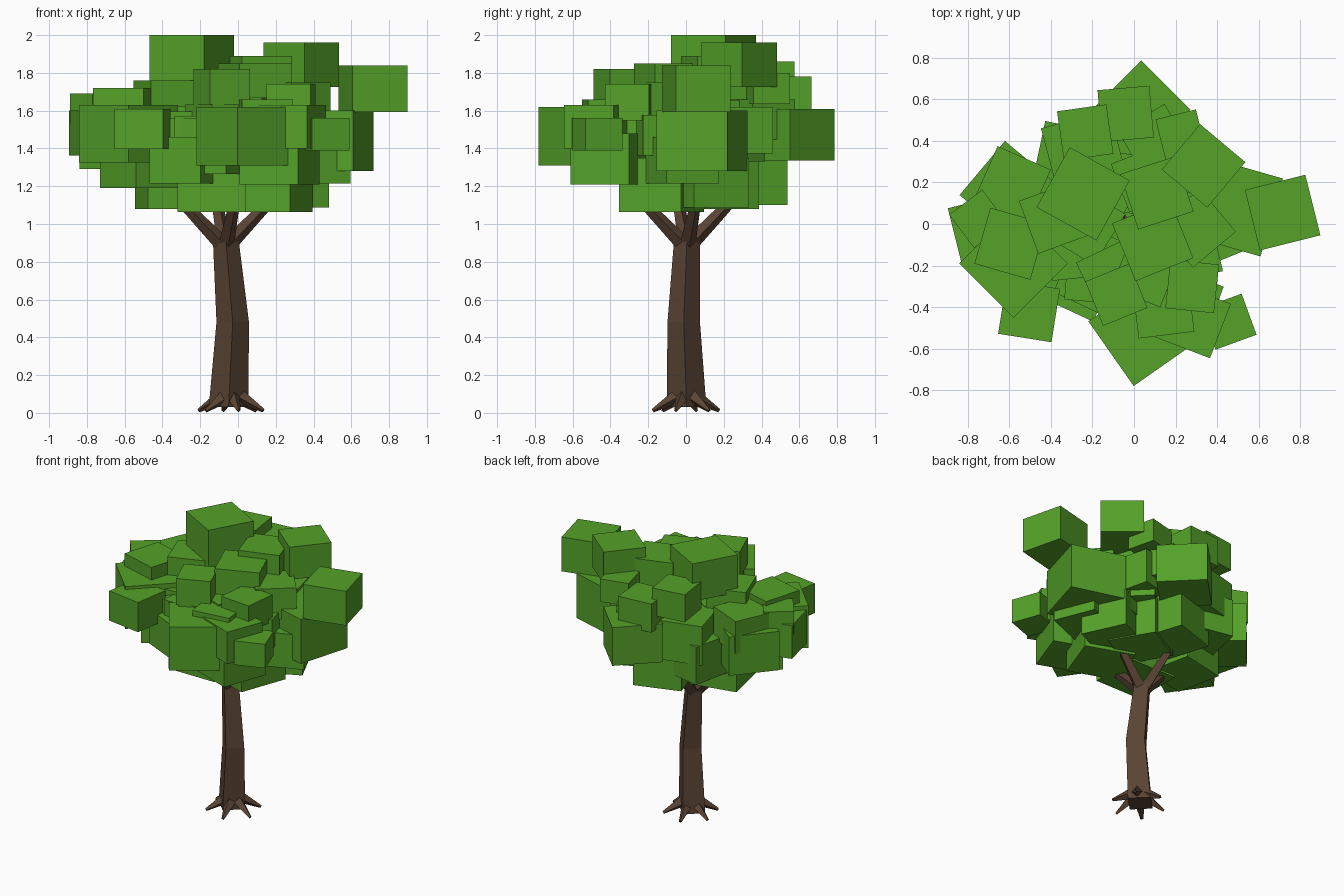
import bpy
import bmesh
import math
import random
from mathutils import Matrix, Vector

default_cube = bpy.data.objects.get("Cube")
if default_cube:
    bpy.data.objects.remove(default_cube, do_unlink=True)


def make_material(name, colour):
    material = bpy.data.materials.new(name)
    material.use_nodes = True
    material.diffuse_color = (*colour, 1)
    shader = material.node_tree.nodes["Principled BSDF"]
    shader.inputs["Base Color"].default_value = (*colour, 1)
    shader.inputs["Roughness"].default_value = 0.9
    return material


leaf_green = make_material("leaf green", (0.09, 0.36, 0.022))
bark_brown = make_material("bark brown", (0.1, 0.057, 0.033))


def finish_object(name, mesh_builder, material):
    """Turn a finished bmesh into a flat-shaded scene object."""
    bmesh.ops.recalc_face_normals(mesh_builder, faces=mesh_builder.faces)
    mesh = bpy.data.meshes.new(name)
    mesh_builder.to_mesh(mesh)
    mesh_builder.free()
    mesh.materials.append(material)
    scene_object = bpy.data.objects.new(name, mesh)
    bpy.context.collection.objects.link(scene_object)
    return scene_object


def add_tube(mesh_builder, path, radii, sides, level_rings=False):
    """Loft a faceted, capped tube along a path of points."""
    rings = []
    for index, point in enumerate(path):
        before = path[max(index - 1, 0)]
        after = path[min(index + 1, len(path) - 1)]
        direction = Vector((0, 0, 1)) if level_rings else after - before
        turn = direction.to_track_quat("Z", "Y")
        ring = []
        for side in range(sides):
            angle = math.tau * side / sides
            offset = Vector((math.cos(angle), math.sin(angle), 0)) * radii[index]
            ring.append(mesh_builder.verts.new(point + turn @ offset))
        rings.append(ring)
    for lower, upper in zip(rings, rings[1:]):
        for side in range(sides):
            following = (side + 1) % sides
            mesh_builder.faces.new((lower[side], lower[following],
                                    upper[following], upper[side]))
    mesh_builder.faces.new(rings[0][::-1])
    mesh_builder.faces.new(rings[-1])


def add_leaf_block(mesh_builder, x, y, top, width, degrees):
    """Add one squat block of leaves, turned about the vertical."""
    height = width * 0.82
    placement = (Matrix.Translation((x, y, top - height / 2))
                 @ Matrix.Rotation(math.radians(degrees), 4, "Z")
                 @ Matrix.Diagonal((width, width, height, 1)))
    bmesh.ops.create_cube(mesh_builder, size=1, matrix=placement)


# Trunk: four-sided with corners to the front and sides, bent and tapering
trunk = bmesh.new()
trunk_path = [Vector((-0.05, 0.003, 0.03)), Vector((-0.028, -0.012, 0.48)),
              Vector((-0.065, 0.005, 0.92))]
add_tube(trunk, trunk_path, [0.105, 0.086, 0.068], 4, level_rings=True)
finish_object("trunk", trunk, bark_brown)

# Branches: four spreading from the trunk top into the leaves
branches = bmesh.new()
trunk_top = trunk_path[-1]
for number in range(4):
    heading = math.tau * number / 4 + 0.2
    outward = Vector((math.cos(heading), math.sin(heading), 0))
    start = trunk_top + outward * 0.025 - Vector((0, 0, 0.02))
    end = trunk_top + outward * 0.25 + Vector((0, 0, 0.21))
    add_tube(branches, [start, end], [0.042, 0.028], 4)
finish_object("branches", branches, bark_brown)

# Roots: short tapering spikes around the trunk foot
roots = bmesh.new()
foot = Vector((-0.037, 0, 0))
root_count = 6
for number in range(root_count):
    heading = math.tau * number / root_count - 0.3
    outward = Vector((math.cos(heading), math.sin(heading), 0))
    start = foot + outward * 0.05 + Vector((0, 0, 0.085))
    end = foot + outward * 0.18 + Vector((0, 0, 0.012))
    add_tube(roots, [start, end], [0.038, 0.01], 4)
finish_object("roots", roots, bark_brown)

# Leaf blocks: x, y, top height, width, turn in degrees
crown_blocks = [
    (-0.245, 0.145, 2, 0.33, 61),
    (0.715, 0.055, 1.84, 0.3, 14),
    (0.335, 0.28, 1.96, 0.285, 50),
    (0.11, 0.15, 1.89, 0.28, 18),
    (0.09, -0.08, 1.85, 0.3, 22),
    (-0.085, -0.34, 1.82, 0.23, 22),
    (-0.235, 0.44, 1.86, 0.24, 8),
    (-0.04, 0.53, 1.78, 0.25, 5),
    (0.225, 0.43, 1.8, 0.2, 14),
    (0.28, -0.3, 1.74, 0.235, -6),
    (-0.595, -0.095, 1.72, 0.28, -16),
    (-0.38, 0.03, 1.76, 0.27, 20),
    (-0.585, 0.19, 1.68, 0.28, -24),
    (0.3, -0.02, 1.75, 0.27, 40),
]
middle_blocks = [
    (0.475, 0.085, 1.6, 0.39, -16),
    (-0.58, -0.19, 1.63, 0.37, 45),
    (-0.505, -0.42, 1.61, 0.26, -9),
    (0.455, -0.47, 1.56, 0.21, 20),
    (0.045, -0.515, 1.62, 0.38, 35),
    (0.035, 0.55, 1.61, 0.335, 45),
    (-0.6, 0.16, 1.57, 0.34, 50),
    (-0.75, 0.025, 1.69, 0.2, 37),
    (-0.72, -0.03, 1.6, 0.29, 14),
    (0.285, -0.465, 1.63, 0.28, -21),
    (0.14, -0.4, 1.66, 0.27, 7),
    (0.17, 0.28, 1.62, 0.3, 14),
    (0.1, 0.4, 1.66, 0.26, 30),
    (-0.24, 0.34, 1.62, 0.34, 15),
    (-0.15, -0.24, 1.56, 0.36, -25),
]
lower_blocks = [
    (-0.35, 0.08, 1.35, 0.33, 12),
    (-0.14, -0.15, 1.36, 0.36, 0),
    (0.17, -0.13, 1.35, 0.35, -20),
    (0.08, 0.16, 1.35, 0.33, 30),
    (-0.06, 0.33, 1.37, 0.33, 18),
    (0.27, 0.12, 1.35, 0.32, 25),
    (0.4, -0.02, 1.46, 0.3, 22),
    (-0.5, -0.1, 1.46, 0.33, 35),
    (0.22, -0.4, 1.48, 0.33, -20),
    (-0.27, -0.27, 1.46, 0.3, -25),
    (-0.3, 0.3, 1.48, 0.33, -12),
]

# Inner blocks fill the heart of the crown
random.seed(8)
inner_blocks = []
inner_count = 14
for number in range(inner_count):
    heading = math.tau * number / inner_count
    reach = random.uniform(0.2, 0.32)
    inner_blocks.append((reach * math.cos(heading), reach * math.sin(heading),
                         random.uniform(1.45, 1.7), random.uniform(0.24, 0.34),
                         random.uniform(0, 90)))

for layer_name, blocks in (("crown_leaves", crown_blocks),
                           ("middle_leaves", middle_blocks),
                           ("lower_leaves", lower_blocks),
                           ("inner_leaves", inner_blocks)):
    leaves = bmesh.new()
    for block in blocks:
        add_leaf_block(leaves, *block)
    finish_object(layer_name, leaves, leaf_green)
